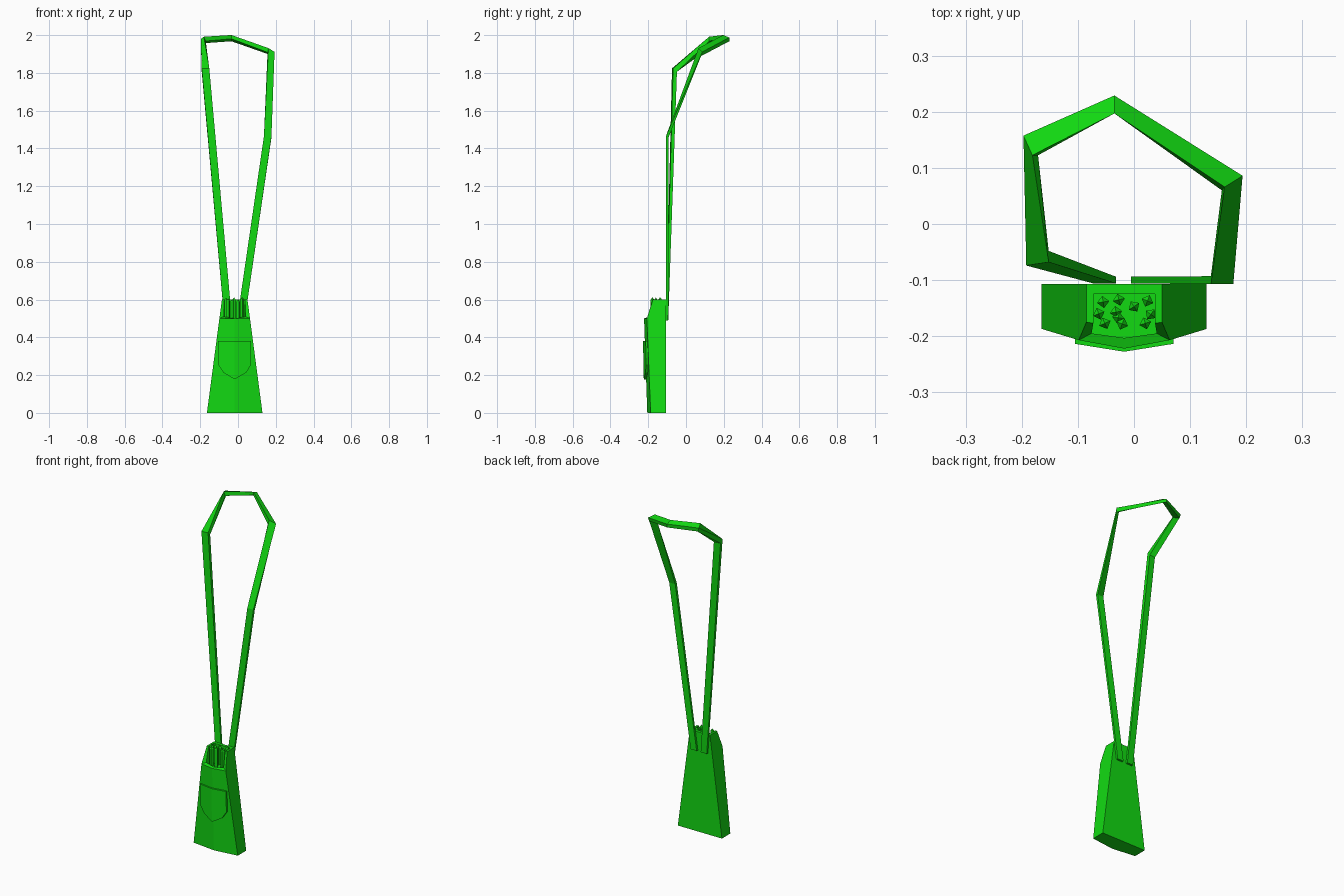
import bpy, bmesh, random
from mathutils import Vector, Matrix

if "Cube" in bpy.data.objects:
    bpy.data.objects.remove(bpy.data.objects["Cube"], do_unlink=True)

CX = -0.0175  # centre line of the bag
random.seed(4)

green = bpy.data.materials.new("bright_green")
green.use_nodes = True
green.diffuse_color = (0.006, 0.7, 0.006, 1)
green.node_tree.nodes["Principled BSDF"].inputs["Base Color"].default_value = green.diffuse_color


def finish(bm, name):
    bmesh.ops.recalc_face_normals(bm, faces=bm.faces[:])
    mesh = bpy.data.meshes.new(name)
    bm.to_mesh(mesh)
    bm.free()
    mesh.materials.append(green)
    obj = bpy.data.objects.new(name, mesh)
    bpy.context.scene.collection.objects.link(obj)


def bridge(bm, a, b, closed=True):
    for i in range(len(a) if closed else len(a) - 1):
        j = (i + 1) % len(a)
        bm.faces.new((a[i], a[j], b[j], b[i]))


def mirrored_loop(bm, half, centre):
    """Loop from back left round the front centre to back right."""
    pts = half + [centre] + [(-x, y, z) for x, y, z in reversed(half)]
    return [bm.verts.new((x + CX, y, z)) for x, y, z in pts]


# Bag body: tapered shell with a ridged front and a scooped mouth
bm = bmesh.new()
base = mirrored_loop(bm, [(-.147, -.107, 0), (-.147, -.187, 0)], (0, -.205, 0))
rim = mirrored_loop(bm, [(-.0675, -.107, .6), (-.0675, -.175, .6), (-.081, -.207, .5)], (0, -.222, .5))
lip = mirrored_loop(bm, [(-.055, -.125, .6), (-.055, -.177, .6), (-.058, -.195, .51)], (0, -.203, .5))
floor = [bm.verts.new((v.co.x, v.co.y, .49)) for v in lip]
bm.faces.new(base)
bm.faces.new((base[0], base[4], rim[6], rim[0]))
bm.faces.new((base[0], base[1], rim[2], rim[1], rim[0]))
bm.faces.new((base[4], base[3], rim[4], rim[5], rim[6]))
bm.faces.new((base[1], base[2], rim[3], rim[2]))
bm.faces.new((base[2], base[3], rim[4], rim[3]))
bridge(bm, rim, lip)
bridge(bm, lip, floor)
bm.faces.new(floor)
finish(bm, "bag_body")

# Front pocket: folded plate with a pointed lower edge
bm = bmesh.new()
loops = []
for inset in (0, .016):
    top, bottom = [], []
    for x, low in ((-.0875, .255), (-.06, .213), (0, .178), (.06, .213), (.0875, .255)):
        for row, z in ((top, .38), (bottom, low)):
            y = -.22 - .02 * z + .16 * abs(x) + inset
            row.append(bm.verts.new((x + CX, y, z)))
    bridge(bm, top, bottom, closed=False)
    loops.append(top + bottom[::-1])
bridge(bm, *loops)
finish(bm, "front_pocket")

# Shoulder strap: flat band swept through (centre, width, thickness) stations
stations = [
    ((-.052, -.1, .49), (.04, 0, 0), (0, .012, 0)),
    ((-.172, -.061, 1.815), (.04, .006, 0), (0, .02, -.018)),
    ((-.184, .14, 1.974), (.016, -.035, .012), (.01, 0, -.023)),
    ((-.035, .213, 1.984), (0, -.032, .013), (0, 0, -.02)),
    ((.175, .073, 1.91), (-.032, -.02, .02), (-.005, -.006, -.022)),
    ((.157, -.1, 1.46), (-.04, 0, 0), (0, .014, -.006)),
    ((.015, -.1, .49), (-.04, 0, 0), (0, .012, 0)),
]
bm = bmesh.new()
rings = []
for c, w, t in stations:
    c, w, t = Vector(c), Vector(w) / 2, Vector(t) / 2
    rings.append([bm.verts.new(c + a * w + b * t) for a, b in ((-1, -1), (1, -1), (1, 1), (-1, 1))])
for a, b in zip(rings, rings[1:]):
    bridge(bm, a, b)
bm.faces.new(rings[0])
bm.faces.new(rings[-1])
finish(bm, "shoulder_strap")

# Pointed square sticks standing in the mouth
spots = [(-.055, -.139), (-.027, -.135), (0, -.147), (.024, -.137), (-.063, -.16), (-.052, -.177),
         (-.032, -.157), (-.028, -.167), (-.021, -.178), (.02, -.177), (.03, -.161)]
bm = bmesh.new()
for x, y in spots:
    height = random.uniform(.585, .6)
    turn = Matrix.Rotation(random.uniform(0, 1.5), 4, "Z")
    for r1, r2, z, depth in ((.011, .011, (height + .485) / 2, height - .485), (.011, 0, height + .007, .014)):
        bmesh.ops.create_cone(bm, cap_ends=True, segments=4, radius1=r1, radius2=r2, depth=depth,
                              matrix=Matrix.Translation((x, y, z)) @ turn)
finish(bm, "pointed_sticks")
